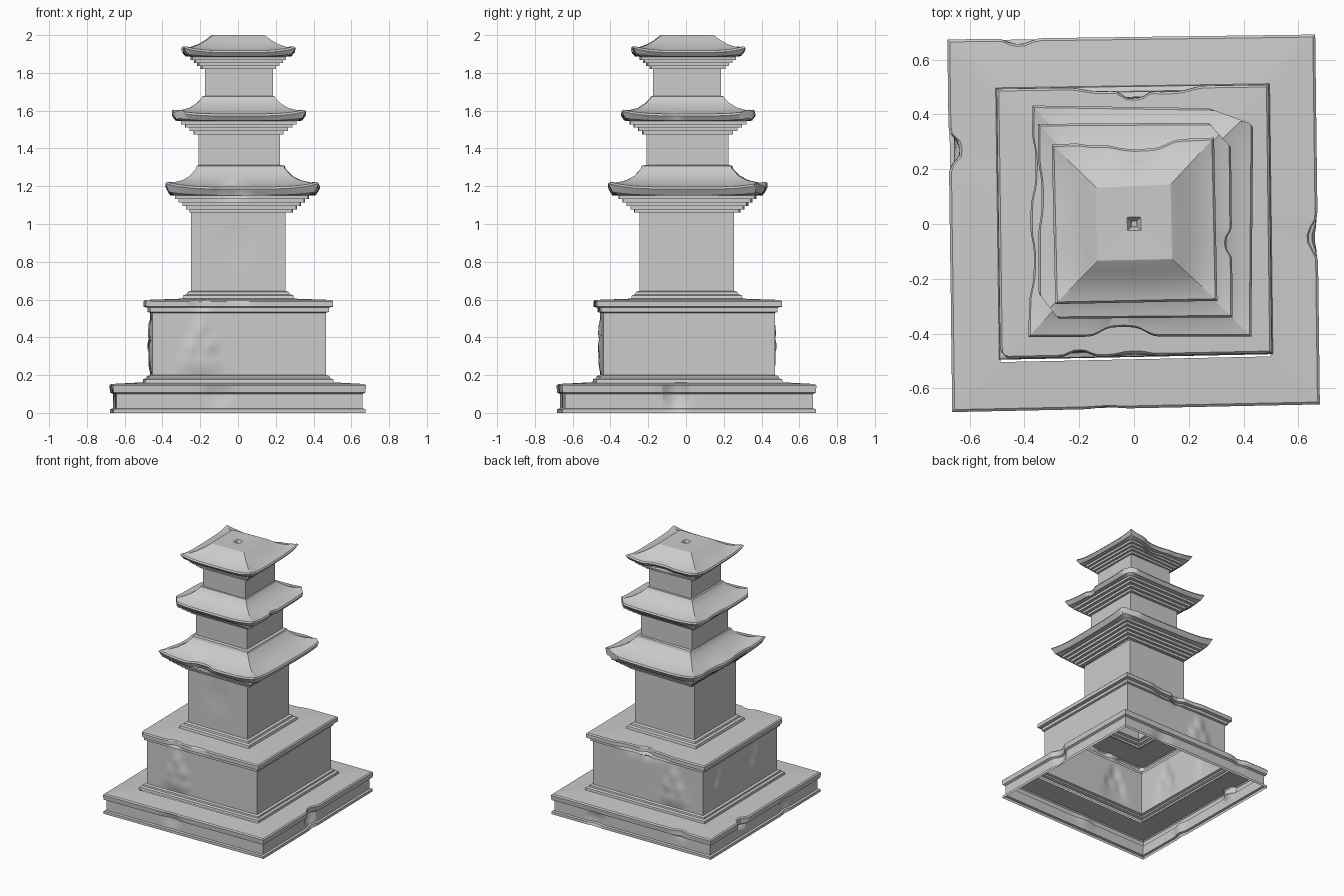
import bpy, bmesh, math
from mathutils import Vector

N = 48  # points along each side of the square plan


def subdivided(profile, step=0.03):
    """Add rows on tall walls so carvings and chips have vertices to shape."""
    rows = [profile[0]]
    for a, b in zip(profile, profile[1:]):
        k = max(1, math.ceil(abs(b[1] - a[1]) / step))
        rows += [tuple(p + (q - p) * i / k for p, q in zip(a, b)) for i in range(1, k + 1)]
    return rows


def square_loft(name, plan, width, profile, chips=(), cuts=(), cap=False):
    """Loft (half width, z, corner lift) rows along a four-corner plan.
    chips: (x, y, z, radius, vertical radius, depth), negative depth = relief.
    cuts: (angle, distance, zmin, zmax) broken-off corners."""
    bm = bmesh.new()
    corners = [Vector(c) for c in plan]
    rings = []
    for h, z0, lift in subdivided(profile):
        ring = []
        for s in range(4):
            for i in range(N):
                t = i / N
                p = corners[s].lerp(corners[(s + 1) % 4], t) * (h / width)
                z = z0 + lift * abs(2 * t - 1) ** 4
                for ang, dist, lo, hi in cuts:
                    d = Vector((math.cos(ang), math.sin(ang)))
                    over = p.dot(d) - dist
                    if over > 0 and lo < z < hi:
                        p = p - d * over
                inward = Vector([(0, 1), (-1, 0), (0, -1), (1, 0)][s])
                push = 0
                for cx, cy, cz, r, rz, depth in chips:
                    q = ((p.x - cx) ** 2 + (p.y - cy) ** 2) / r ** 2 + ((z - cz) / rz) ** 2
                    push += depth * math.exp(-q * q)
                p = p + inward * push
                ring.append(bm.verts.new((p.x, p.y, z)))
        rings.append(ring)
    for a, b in zip(rings, rings[1:]):
        for i in range(4 * N):
            j = (i + 1) % (4 * N)
            bm.faces.new((a[i], a[j], b[j], b[i]))
    if cap:
        bm.faces.new(rings[-1])
    mesh = bpy.data.meshes.new(name)
    bm.to_mesh(mesh)
    bm.free()
    ob = bpy.data.objects.new(name, mesh)
    bpy.context.collection.objects.link(ob)
    bpy.context.view_layer.objects.active = ob
    ob.select_set(True)
    bpy.ops.object.shade_smooth_by_angle(angle=math.radians(25))
    ob.select_set(False)
    return ob


def figure(x, y):
    """Worn relief: head, body, arms and seat."""
    tx, ty = (1, 0) if abs(y) > abs(x) else (0, 1)
    parts = [(0, .45, .04, .045, -.012), (0, .36, .065, .07, -.011),
             (-.06, .33, .035, .05, -.009), (.06, .35, .035, .05, -.009),
             (0, .26, .11, .04, -.012)]
    return [(x + tx * o, y + ty * o, z, r, rz, d) for o, z, r, rz, d in parts]


def box_plan(x0, x1, y0, y1):
    return [(x0, y0), (x1, y0), (x1, y1), (x0, y1)]


# Ground plinth, slightly skewed, open underneath
square_loft("ground_plinth", [(-.662, -.685), (.677, -.657), (.66, .69), (-.68, .672)], .68,
            [(.677, 0, 0), (.677, .02, 0), (.662, .024, 0), (.662, .1, 0), (.677, .108, 0),
             (.681, .145, 0), (.672, .153, 0), (.5, .162, 0)],
            chips=[(-.67, .27, .14, .05, .06, .04), (.67, -.05, .1, .06, .09, .035),
                   (-.42, .68, .14, .05, .05, .02), (-.1, -.67, .1, .07, .05, .012),
                   (-.67, -.26, .06, .05, .06, .02), (.3, .68, .05, .07, .05, .015)])

# Carved upper plinth with cornice
square_loft("carved_plinth", [(-.487, -.49), (.502, -.47), (.49, .507), (-.5, .492)], .495,
            [(.5, .16, 0), (.497, .178, 0), (.48, .184, 0), (.478, .195, 0), (.46, .2, 0),
             (.46, .53, 0), (.474, .535, 0), (.474, .557, 0), (.496, .562, 0),
             (.496, .59, 0), (.488, .598, 0), (.29, .605, 0)],
            chips=figure(-.2, -.46) + figure(-.22, .46) + figure(-.46, .24) + figure(-.46, -.2)
            + [(0, .49, .58, .05, .06, .035), (-.2, -.485, .58, .05, .04, .02),
               (-.1, .49, .58, .1, .05, .015), (.12, .49, .58, .1, .05, .02),
               (0, -.48, .59, .06, .03, .01)],
            cuts=[(math.radians(225), .672, .53, .62)])

# Tower bodies: moulded foot and plain shaft
square_loft("lower_body", box_plan(-.25, .252, -.247, .255), .25,
            [(.295, .603, 0), (.29, .622, 0), (.272, .628, 0), (.268, .64, 0),
             (.25, .646, 0), (.25, 1.062, 0)],
            chips=[(0, -.25, .9, .09, .1, .004)])
square_loft("middle_body", box_plan(-.21, .222, -.21, .226), .215,
            [(.215, 1.3, 0), (.215, 1.48, 0)])
square_loft("upper_body", box_plan(-.175, .184, -.175, .185), .18,
            [(.18, 1.66, 0), (.18, 1.825, 0)])


def corbel(h0, z0, h1, z1, steps):
    """Stepped underside of an eave."""
    rows = []
    for i in range(steps):
        h = h0 + (h1 - h0) * (i + 1) / steps
        rows += [(h, z0 + (z1 - z0) * i / steps, 0), (h, z0 + (z1 - z0) * (i + 1) / steps, 0)]
    return rows


# Lower roof
square_loft("lower_roof", [(-.385, -.412), (.428, -.41), (.435, .42), (-.37, .432)], .405,
            [(.247, 1.06, 0)] + corbel(.25, 1.06, .35, 1.15, 5)
            + [(.385, 1.152, .018), (.405, 1.185, .03), (.398, 1.196, .026), (.36, 1.204, .016),
               (.31, 1.226, .006), (.27, 1.254, 0), (.235, 1.292, 0), (.23, 1.308, 0),
               (.21, 1.312, 0)],
            chips=[(-.04, -.41, 1.18, .09, .06, .035), (-.37, .2, 1.18, .1, .05, .015),
                   (-.38, -.15, 1.18, .1, .05, .015)],
            cuts=[(math.radians(48), .555, 1.1, 1.25), (math.radians(70), .49, 1.1, 1.25)])

# Middle roof
square_loft("middle_roof", [(-.35, -.348), (.362, -.342), (.355, .372), (-.352, .367)], .355,
            [(.212, 1.475, 0)] + corbel(.215, 1.475, .305, 1.545, 4)
            + [(.335, 1.547, .014), (.353, 1.572, .026), (.346, 1.583, .022), (.31, 1.59, .012),
               (.26, 1.612, .003), (.22, 1.64, 0), (.195, 1.666, 0), (.19, 1.676, 0),
               (.175, 1.678, 0)],
            chips=[(.36, -.07, 1.57, .04, .05, .02), (-.35, .1, 1.57, .1, .05, .012)],
            cuts=[(math.radians(42), .45, 1.5, 1.63), (math.radians(218), .43, 1.5, 1.63)])

# Top roof with flat crown and a small central socket
square_loft("top_roof", [(-.287, -.292), (.304, -.28), (.292, .315), (-.3, .29)], .298,
            [(.178, 1.82, 0)] + corbel(.18, 1.82, .25, 1.885, 4)
            + [(.28, 1.887, .014), (.298, 1.908, .025), (.29, 1.918, .022), (.255, 1.926, .01),
               (.21, 1.95, .002), (.175, 1.972, 0), (.142, 1.997, 0), (.136, 2, 0),
               (.025, 1.998, 0), (.018, 1.99, 0), (.01, 1.965, 0)],
            chips=[(.03, .3, 1.905, .1, .06, .03), (-.12, .3, 1.905, .07, .06, .01)],
            cap=True)
